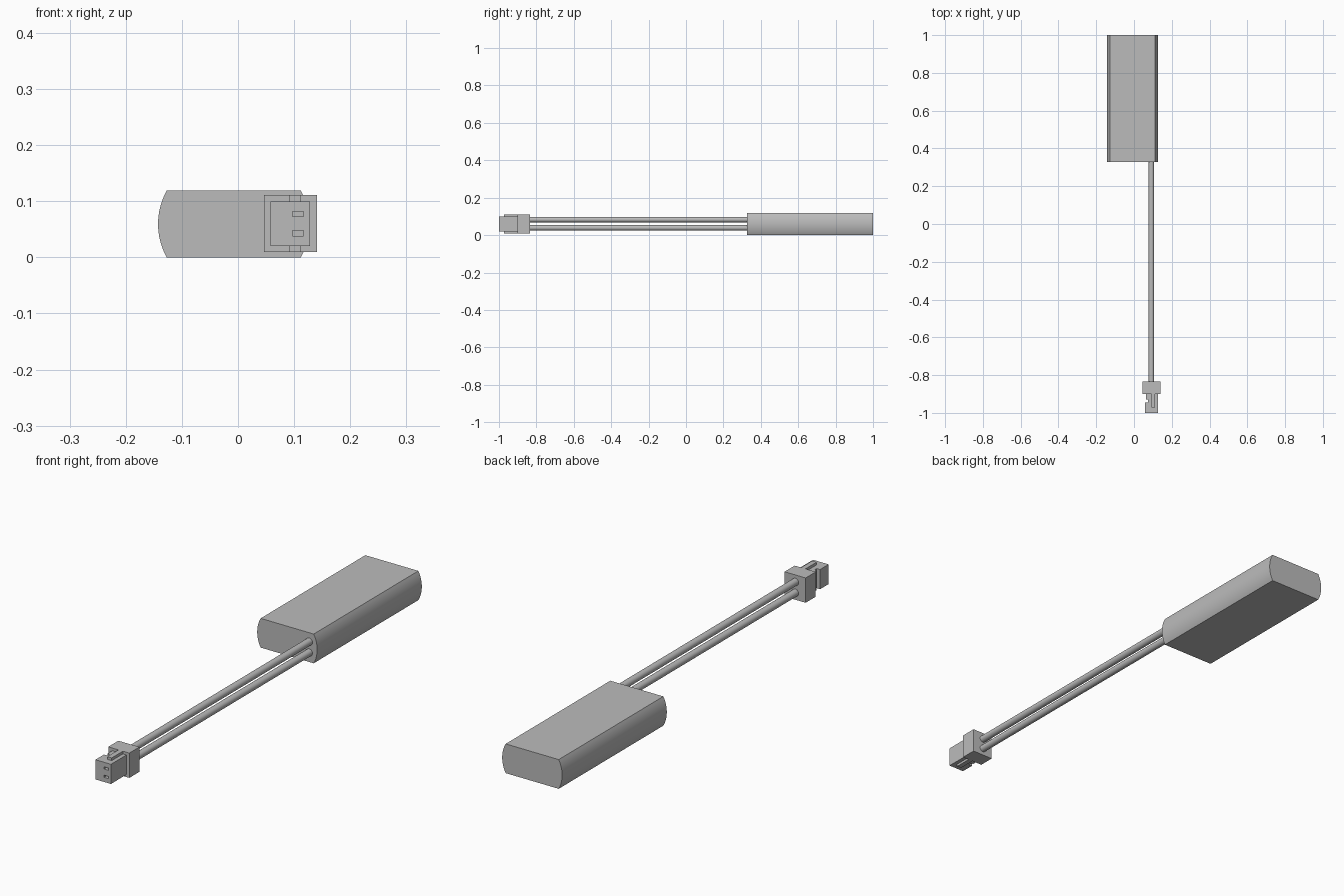
import bpy, bmesh, math
from mathutils import Vector

cube = bpy.data.objects.get("Cube")
if cube:
    bpy.data.objects.remove(cube, do_unlink=True)

grey = bpy.data.materials.new("plain grey")
grey.use_nodes = True
grey.diffuse_color = (0.5, 0.5, 0.5, 1)
grey.node_tree.nodes["Principled BSDF"].inputs["Base Color"].default_value = (0.5, 0.5, 0.5, 1)


def finish(name, bm):
    bmesh.ops.recalc_face_normals(bm, faces=bm.faces)
    mesh = bpy.data.meshes.new(name)
    bm.to_mesh(mesh)
    bm.free()
    mesh.materials.append(grey)
    ob = bpy.data.objects.new(name, mesh)
    bpy.context.collection.objects.link(ob)
    return ob


def prism(name, points, direction):
    """Extrude a closed outline of 3D points along a vector."""
    bm = bmesh.new()
    face = bm.faces.new([bm.verts.new(p) for p in points])
    side = bmesh.ops.extrude_face_region(bm, geom=[face], use_keep_orig=True)
    moved = [v for v in side["geom"] if isinstance(v, bmesh.types.BMVert)]
    bmesh.ops.translate(bm, verts=moved, vec=Vector(direction))
    return finish(name, bm)


def box(name, x0, x1, y0, y1, z0, z1):
    return prism(name, [(x0, y0, z0), (x1, y0, z0), (x1, y1, z0), (x0, y1, z0)], (0, 0, z1 - z0))


def smooth(ob):
    bpy.ops.object.select_all(action='DESELECT')
    ob.select_set(True)
    bpy.context.view_layer.objects.active = ob
    bpy.ops.object.shade_smooth_by_angle(angle=math.radians(30))


# Battery pack: flat top and bottom, bowed sides
mid_x, half_flat, half_h, bow = -0.0075, 0.1195, 0.0595, 0.0155
radius = (half_h ** 2 + bow ** 2) / (2 * bow)
sweep = math.asin(half_h / radius)
steps = 16
outline = []
for sign in (1, -1):
    for i in range(steps + 1):
        a = sweep * (2 * i / steps - 1)
        x = half_flat + bow - radius * (1 - math.cos(a))
        outline.append((mid_x + sign * x, 0.327, half_h + sign * radius * math.sin(a)))
smooth(prism("battery_pack", outline, (0, 0.673, 0)))

# Two parallel wires
for name, z in (("upper_wire", 0.083), ("lower_wire", 0.039)):
    bpy.ops.mesh.primitive_cylinder_add(vertices=32, radius=0.0145, depth=1.17,
                                        location=(0.092, -0.255, z), rotation=(math.pi / 2, 0, 0))
    wire = bpy.context.object
    wire.name = name
    wire.data.materials.append(grey)
    smooth(wire)

# Connector collar
box("connector_collar", 0.046, 0.141, -0.9, -0.835, 0.01, 0.111)

# Connector plug with a keyed groove down its right side
plug_outline = [(0.128, -0.89), (0.128, -1), (0.058, -1), (0.058, -0.945), (0.073, -0.945),
                (0.073, -0.93), (0.064, -0.93), (0.064, -0.89)]
plug = prism("connector_plug", [(x, y, 0.02) for x, y in plug_outline], (0, 0, 0.08))

# Contact slots cut into the plug's front
for name, z in (("upper_slot_cutter", 0.077), ("lower_slot_cutter", 0.043)):
    cutter = box(name, 0.097, 0.117, -1.02, -0.96, z - 0.0045, z + 0.0045)
    cutter.hide_render = True
    cutter.hide_set(True)
    cut = plug.modifiers.new(name, 'BOOLEAN')
    cut.operation = 'DIFFERENCE'
    cut.solver = 'EXACT'
    cut.object = cutter

# Latch ribs above and below the plug
box("upper_latch", 0.092, 0.112, -0.972, -0.895, 0.095, 0.111)
box("lower_latch", 0.092, 0.112, -0.972, -0.895, 0.01, 0.025)
